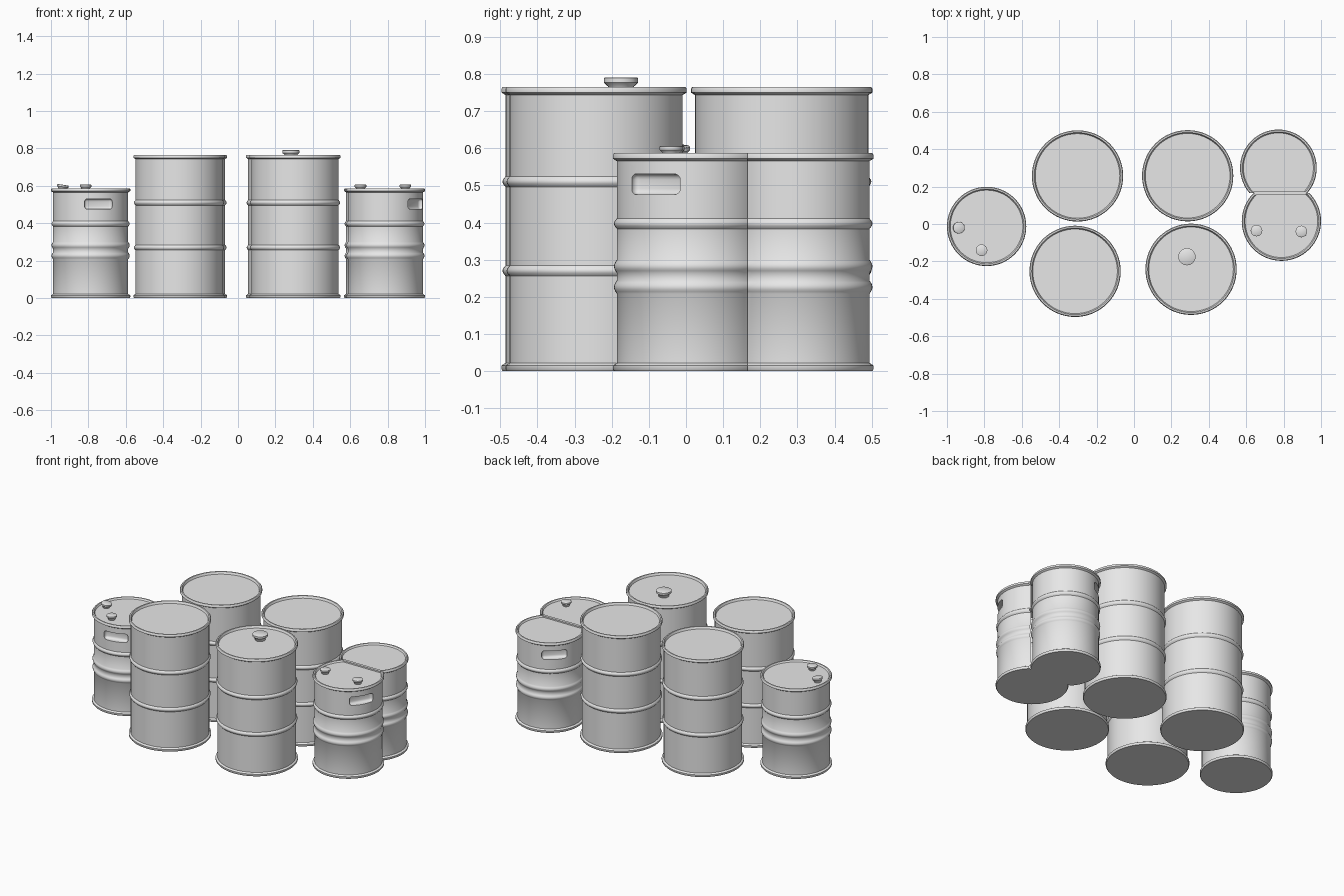
import bpy, bmesh, math
from mathutils import Matrix, Vector

cube = bpy.data.objects.get("Cube")
if cube:
    bpy.data.objects.remove(cube, do_unlink=True)

steel = bpy.data.materials.new("plain_grey_steel")
steel.use_nodes = True
GREY = (0.8, 0.8, 0.8, 1)
steel.diffuse_color = GREY
steel.node_tree.nodes["Principled BSDF"].inputs["Base Color"].default_value = GREY


def add_object(name, bm):
    mesh = bpy.data.meshes.new(name)
    bm.to_mesh(mesh)
    bm.free()
    obj = bpy.data.objects.new(name, mesh)
    bpy.context.collection.objects.link(obj)
    return obj


def finish(obj):
    obj.data.materials.clear()
    obj.data.materials.append(steel)
    bpy.ops.object.select_all(action='DESELECT')
    obj.select_set(True)
    bpy.context.view_layer.objects.active = obj
    bpy.ops.object.shade_smooth_by_angle(angle=math.radians(40))


def lathe(name, profile, location, steps=64, tilt=0):
    # Spin a (radius, height) profile around the z axis
    bm = bmesh.new()
    verts = [bm.verts.new((r, 0, z)) for r, z in profile]
    edges = [bm.edges.new(pair) for pair in zip(verts, verts[1:])]
    bmesh.ops.spin(bm, geom=verts + edges, cent=(0, 0, 0), axis=(0, 0, 1),
                   angle=math.tau, steps=steps, use_duplicate=False)
    bmesh.ops.remove_doubles(bm, verts=bm.verts, dist=0.0002)
    bmesh.ops.recalc_face_normals(bm, faces=bm.faces)
    bm.transform(Matrix.Translation(location) @ Matrix.Rotation(tilt, 4, 'Y'))
    return add_object(name, bm)


def bead(z, half, base, bulge, n=6):
    # Rounded ridge running round the wall
    return [(base + bulge * math.sin(math.pi * i / n), z - half + 2 * half * i / n)
            for i in range(n + 1)]


def drum_profile(radius, height, rings, recess):
    wall = radius - 0.011
    pts = [(0, 0), (radius - 0.004, 0), (radius, 0.005), (radius, 0.015), (wall, 0.022)]
    for z, half in rings:
        pts += bead(z, half, wall, 0.008)
    pts += [(wall, height - 0.022), (radius, height - 0.015), (radius, height - 0.005),
            (radius - 0.004, height), (radius - 0.012, height),
            (radius - 0.018, height - recess), (0, height - recess)]
    return pts


def cut_handle(drum, centre, azimuth, radius):
    # Rounded hand hold pressed into the wall
    bm = bmesh.new()
    bmesh.ops.create_cube(bm, size=1)
    bm.transform(Matrix.Diagonal((0.1, 0.152, 0.056, 1)))
    bmesh.ops.bevel(bm, geom=list(bm.edges), offset=0.016, segments=4,
                    profile=0.5, affect='EDGES')
    bm.transform(Matrix.Translation(centre) @ Matrix.Rotation(math.radians(azimuth), 4, 'Z')
                 @ Matrix.Translation((radius + 0.005, 0, 0.503)))
    cutter = add_object("handle_cutter", bm)
    cutter.hide_render = True
    mod = drum.modifiers.new("handle", 'BOOLEAN')
    mod.object = cutter
    mod.operation = 'DIFFERENCE'
    mod.solver = 'EXACT'
    bpy.context.view_layer.update()
    result = bpy.data.meshes.new_from_object(
        drum.evaluated_get(bpy.context.evaluated_depsgraph_get()))
    drum.modifiers.clear()
    drum.data = result
    bpy.data.objects.remove(cutter, do_unlink=True)


def trim(obj, y, keep_front):
    # Cut away the side that merges into the neighbouring drum
    bm = bmesh.new()
    bm.from_mesh(obj.data)
    bmesh.ops.bisect_plane(bm, geom=bm.verts[:] + bm.edges[:] + bm.faces[:],
                           plane_co=(0, y, 0), plane_no=(0, 1, 0),
                           clear_outer=keep_front, clear_inner=not keep_front)
    bm.to_mesh(obj.data)
    bm.free()


def bung(name, x, y, z, radius, height, tilt=0):
    # Stopper that widens toward its top
    finish(lathe(name, [(0, 0), (radius * 0.65, 0), (radius * 0.75, height * 0.4),
                        (radius, height * 0.65), (radius, height * 0.95),
                        (radius * 0.93, height), (0, height)], (x, y, z), 24, tilt))


# Large drums
LARGE_H, SMALL_H = 0.765, 0.587
large = {"large_drum_back_right": (-0.302, 0.257), "large_drum_front_right": (-0.315, -0.253),
         "large_drum_back_left": (0.287, 0.258), "large_drum_front_left": (0.305, -0.242)}
for name, (x, y) in large.items():
    finish(lathe(name, drum_profile(0.244, LARGE_H, [(0.27, 0.014), (0.51, 0.014)], 0.014),
                 (x, y, 0)))
bung("large_bung", 0.283, -0.175, LARGE_H - 0.016, 0.046, 0.042)

# Small drums with hand holds; two of them are joined
SEAM = 0.165
SMALL_RINGS = [(0.226, 0.018), (0.282, 0.018), (0.397, 0.014)]
small = [("small_drum_single", -0.788, -0.013, 0.212, -77, None),
         ("small_drum_joined_front", 0.788, 0.015, 0.212, -31, True),
         ("small_drum_joined_back", 0.772, 0.300, 0.205, 133, False)]
for name, x, y, radius, azimuth, keep_front in small:
    drum = lathe(name, drum_profile(radius, SMALL_H, SMALL_RINGS, 0.01), (x, y, 0))
    cut_handle(drum, Vector((x, y, 0)), azimuth, radius)
    if keep_front is not None:
        trim(drum, SEAM, keep_front)
    finish(drum)

# Raised seam across the joined lids
bm = bmesh.new()
bmesh.ops.create_cube(bm, size=1)
bm.transform(Matrix.Translation((0.78, SEAM, SMALL_H - 0.008))
             @ Matrix.Diagonal((0.28, 0.018, 0.014, 1)))
finish(add_object("lid_seam", bm))

# Small bungs
for name, x, y, tilt in [("bung_a", -0.94, -0.02, 0.15), ("bung_b", -0.815, -0.14, 0),
                         ("bung_c", 0.655, -0.035, 0), ("bung_d", 0.895, -0.04, 0)]:
    bung("small_" + name, x, y, SMALL_H - 0.012, 0.031, 0.031, tilt)
